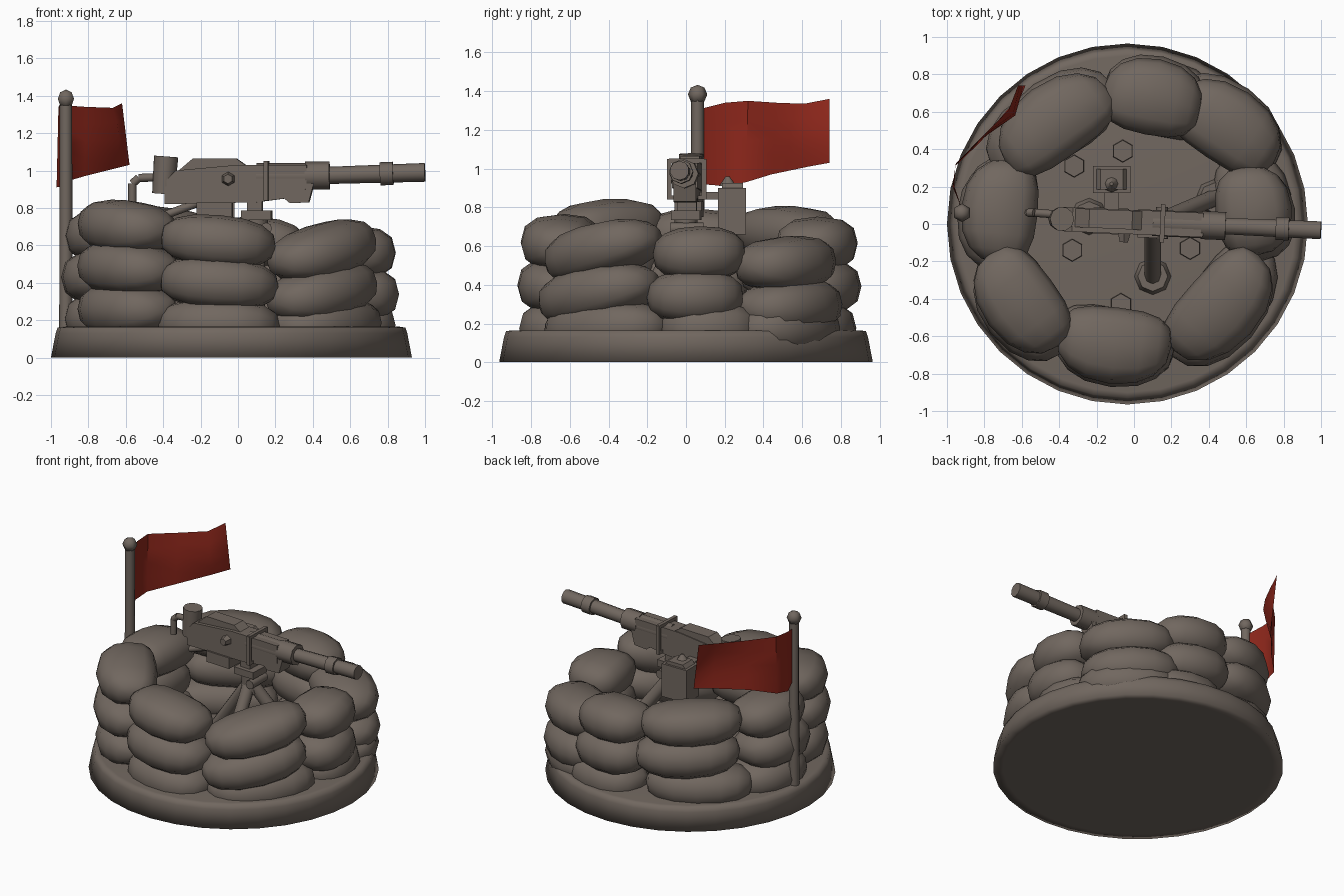
import bpy, bmesh, math, random
from mathutils import Vector, Matrix

if "Cube" in bpy.data.objects:
    bpy.data.objects.remove(bpy.data.objects["Cube"])
random.seed(4)


def material(name, color):
    m = bpy.data.materials.new(name)
    m.use_nodes = True
    m.diffuse_color = color
    m.node_tree.nodes["Principled BSDF"].inputs["Base Color"].default_value = color
    return m


STONE = material("warm grey", (0.165, 0.136, 0.115, 1))
RED = material("flag red", (0.27, 0.02, 0.011, 1))
GUN = Matrix.Rotation(math.radians(-2.5), 4, 'Z')


def finish(name, bm, mat=STONE, matrix=None, smooth=35):
    if matrix:
        bm.transform(matrix)
    bmesh.ops.recalc_face_normals(bm, faces=bm.faces)
    me = bpy.data.meshes.new(name)
    bm.to_mesh(me)
    bm.free()
    me.materials.append(mat)
    ob = bpy.data.objects.new(name, me)
    bpy.context.collection.objects.link(ob)
    if smooth:
        bpy.ops.object.select_all(action='DESELECT')
        ob.select_set(True)
        bpy.context.view_layer.objects.active = ob
        bpy.ops.object.shade_smooth_by_angle(angle=math.radians(smooth))
    return ob


def rod(name, a, b, r1, r2=None, sides=8, matrix=None):
    a, b = Vector(a), Vector(b)
    bm = bmesh.new()
    bmesh.ops.create_cone(bm, cap_ends=True, segments=sides, radius1=r1,
                          radius2=r1 if r2 is None else r2, depth=(b - a).length)
    turn = (b - a).to_track_quat('Z', 'Y').to_matrix().to_4x4()
    bm.transform(Matrix.Translation((a + b) / 2) @ turn)
    return finish(name, bm, matrix=matrix, smooth=50)


def box(name, lo, hi, matrix=None):
    lo, hi = Vector(lo), Vector(hi)
    bm = bmesh.new()
    bmesh.ops.create_cube(bm, size=1)
    bm.transform(Matrix.Translation((lo + hi) / 2) @ Matrix.Diagonal((*(hi - lo), 1)))
    return finish(name, bm, matrix=matrix, smooth=0)


def slab(name, outline, half, y=0, matrix=None):
    # side outline in x and z, extruded across y
    bm = bmesh.new()
    face = bm.faces.new([bm.verts.new((x, y - half, z)) for x, z in outline])
    new = bmesh.ops.extrude_face_region(bm, geom=[face])["geom"]
    bmesh.ops.translate(bm, vec=(0, 2 * half, 0),
                        verts=[v for v in new if isinstance(v, bmesh.types.BMVert)])
    return finish(name, bm, matrix=matrix, smooth=0)


def ball(name, at, r, sides=6, rings=4):
    bm = bmesh.new()
    bmesh.ops.create_uvsphere(bm, u_segments=sides, v_segments=rings, radius=r)
    return finish(name, bm, matrix=Matrix.Translation(at), smooth=70)


# Round base: tapering wall, smooth over its rims
bm = bmesh.new()
profile = ((0.9, 0), (0.965, 0), (0.94, 0.13), (0.93, 0.16), (0.9, 0.165))
rings = [[bm.verts.new((r * math.cos(i * math.tau / 32) - 0.035, r * math.sin(i * math.tau / 32), z))
          for i in range(32)] for r, z in profile]
for low, high in zip(rings, rings[1:]):
    for i in range(32):
        j = (i + 1) % 32
        bm.faces.new((low[i], low[j], high[j], high[i]))
bm.faces.new(rings[0])
bm.faces.new(rings[-1])
finish("base", bm, smooth=150)


# Sandbags: three stacked rings of eight
def sandbag(name, at, heading, tilt, length, width, height):
    bm = bmesh.new()
    bmesh.ops.create_uvsphere(bm, u_segments=12, v_segments=8, radius=1)
    bm.transform(Matrix.Rotation(math.pi / 2, 4, 'Y'))
    for v in bm.verts:
        x, y, z = (math.copysign(abs(c) ** p, c) for c, p in zip(v.co, (0.85, 0.78, 0.8)))
        x, y, z = x * length / 2, y * width / 2, z * height / 2
        v.co = (x, y - 0.35 * x * x, z)
    m = (Matrix.Translation(at) @ Matrix.Rotation(heading, 4, 'Z')
         @ Matrix.Rotation(-tilt, 4, 'Y'))
    finish(name, bm, matrix=m @ Matrix.Diagonal((1, -1, 1, 1)), smooth=60)


# x, y, height of top bag, tilt, length, extra turn
columns = [(0.10, 0.68, 0.61, 0.05, 0.54, 0), (0.50, 0.53, 0.51, 0.06, 0.64, 0.2),
           (0.64, 0.07, 0.56, 0.02, 0.48, 0), (0.47, -0.45, 0.575, 0.22, 0.7, 0),
           (-0.11, -0.65, 0.62, -0.09, 0.62, 0), (-0.61, -0.42, 0.7, -0.08, 0.62, 0),
           (-0.72, 0.07, 0.65, 0.04, 0.56, 0), (-0.43, 0.55, 0.665, 0.05, 0.68, 0)]
for x, y, top, tilt, length, turn in columns:
    heading = math.atan2(y, x + 0.035) + math.pi / 2 + turn
    for below in range(3):
        # the lowest bags sink into the base, so they sit further in
        z = max(top - 0.222 * below, 0.175)
        out = 1 + 0.025 * min(below, 1) - 0.02 * (below == 2)
        slide = random.uniform(-0.04, 0.04) * below
        at = Vector((x * out, y * out, z))
        at += Vector((math.cos(heading), math.sin(heading), 0)) * slide
        sandbag("sandbag", at, heading + random.uniform(-0.05, 0.05) * below,
                tilt * (1, 0.8, 0.2)[below], length + 0.02 * below, 0.41, 0.285)

# Flag pole and finial
rod("flag_pole", (-0.92, 0.06, 0.16), (-0.92, 0.06, 1.36), 0.036, 0.033)
ball("pole_finial", (-0.92, 0.06, 1.383), 0.05)

# Flag: rippling cloth between an upper and a lower path
upper = [(-0.92, 0.08, 1.31), (-0.96, 0.2, 1.34), (-0.955, 0.32, 1.35),
         (-0.81, 0.47, 1.34), (-0.67, 0.61, 1.335), (-0.62, 0.74, 1.36)]
lower = [(-0.92, 0.08, 0.92), (-0.97, 0.2, 0.91), (-0.955, 0.31, 0.93),
         (-0.82, 0.44, 0.97), (-0.66, 0.63, 1.01), (-0.58, 0.74, 1.03)]
bm = bmesh.new()
grid = []
for k in range(5):
    t = k / 4
    fold = Vector((0.03, -0.04, 0)) * math.sin(t * math.pi)
    grid.append([bm.verts.new(Vector(a).lerp(Vector(b), t) + fold * (i == 4))
                 for i, (a, b) in enumerate(zip(upper, lower))])
for a, b in zip(grid, grid[1:]):
    for i in range(len(a) - 1):
        bm.faces.new((a[i], a[i + 1], b[i + 1], b[i]))
bmesh.ops.solidify(bm, geom=bm.faces[:], thickness=0.022)
finish("flag", bm, RED, smooth=40)

# Gun body
slab("gun_receiver", [(-0.38, 0.88), (-0.38, 0.95), (-0.33, 1.0), (0, 1.03), (0.37, 1.03), (0.37, 0.9)],
     0.065, 0.01, GUN)
slab("receiver_lid", [(-0.34, 0.98), (-0.24, 1.065), (-0.01, 1.065), (0.04, 1.03), (0.04, 0.98)], 0.05, 0.02, GUN)
slab("gun_underside", [(-0.39, 0.82), (-0.39, 0.93), (0.41, 0.94), (0.38, 0.83), (0.28, 0.825), (0.25, 0.85), (0.1, 0.83)],
     0.058, 0.01, GUN)
rod("cocking_knob", (-0.05, -0.1, 0.955), (-0.05, -0.03, 0.955), 0.025, 0.045, 6, GUN)
rod("barrel_jacket", (0.1, 0.01, 0.97), (0.38, 0.01, 0.97), 0.07, matrix=GUN)
rod("barrel", (0.36, 0.01, 0.97), (1.0, 0.01, 0.99), 0.045, 0.05, 10, GUN)
rod("jacket_collar", (0.36, 0.01, 0.972), (0.49, 0.01, 0.974), 0.075, matrix=GUN)
rod("muzzle_collar", (0.76, 0.01, 0.982), (0.83, 0.01, 0.985), 0.062, matrix=GUN)

# Clamp around the jacket
for side in (-0.08, 0.1):
    box("clamp_side", (0.14, side - 0.012, 0.84), (0.165, side + 0.012, 1.05), GUN)
for z in (0.84, 1.03):
    box("clamp_bar", (0.14, -0.08, z), (0.165, 0.1, z + 0.022), GUN)

# Rear sight tube and bent handle
rod("rear_tube", (-0.4, 0.01, 0.875), (-0.385, 0.01, 1.075), 0.06, 0.065, 10, GUN)
pipe = [(-0.565, 0.06, 0.82), (-0.565, 0.06, 0.93), (-0.53, 0.06, 0.96), (-0.4, 0.05, 0.965)]
for a, b in zip(pipe, pipe[1:]):
    rod("rear_handle", a, b, 0.022)

# Mount and tripod
box("mount_block", (-0.22, -0.06, 0.75), (-0.03, 0.08, 0.83), GUN)
box("front_bracket", (0.02, -0.07, 0.735), (0.18, 0.08, 0.785), GUN)
box("bracket_web", (0.05, -0.04, 0.77), (0.13, 0.06, 0.85), GUN)
rod("bracket_pin", (0.15, -0.08, 0.69), (0.15, 0.09, 0.69), 0.032)
rod("rear_brace", (-0.42, 0.05, 0.75), (-0.18, 0.03, 0.84), 0.022)
rod("tripod_head", (0.1, 0, 0.6), (0.1, 0, 0.75), 0.06)
for name, end in (("front_leg", (0.1, -0.28, 0.2)), ("left_leg", (0.43, 0.14, 0.2)),
                  ("right_leg", (-0.24, 0.04, 0.2))):
    rod(name, (0.1, 0, 0.68), end, 0.045)
    rod(name + "_foot", (end[0], end[1], 0.16), (end[0], end[1], 0.22), 0.1, 0.08)

# Ammunition box hanging beside the gun
box("ammo_box", (-0.22, 0.165, 0.66), (-0.02, 0.31, 0.9))
slab("ammo_lid", [(-0.2, 0.9), (-0.04, 0.9), (-0.06, 0.925), (-0.18, 0.925)], 0.055, 0.24)
rod("ammo_cap", (-0.12, 0.215, 0.91), (-0.12, 0.215, 0.96), 0.045, 0.01)
box("ammo_bracket", (-0.16, 0.05, 0.84), (-0.08, 0.18, 0.88))

# Stones scattered on the floor
for x, y in ((-0.33, -0.14), (0.3, -0.13), (-0.32, 0.31), (-0.06, 0.39), (-0.07, -0.43)):
    rod("floor_stone", (x, y, 0.15), (x, y, 0.21), 0.062, 0.058, 6)
